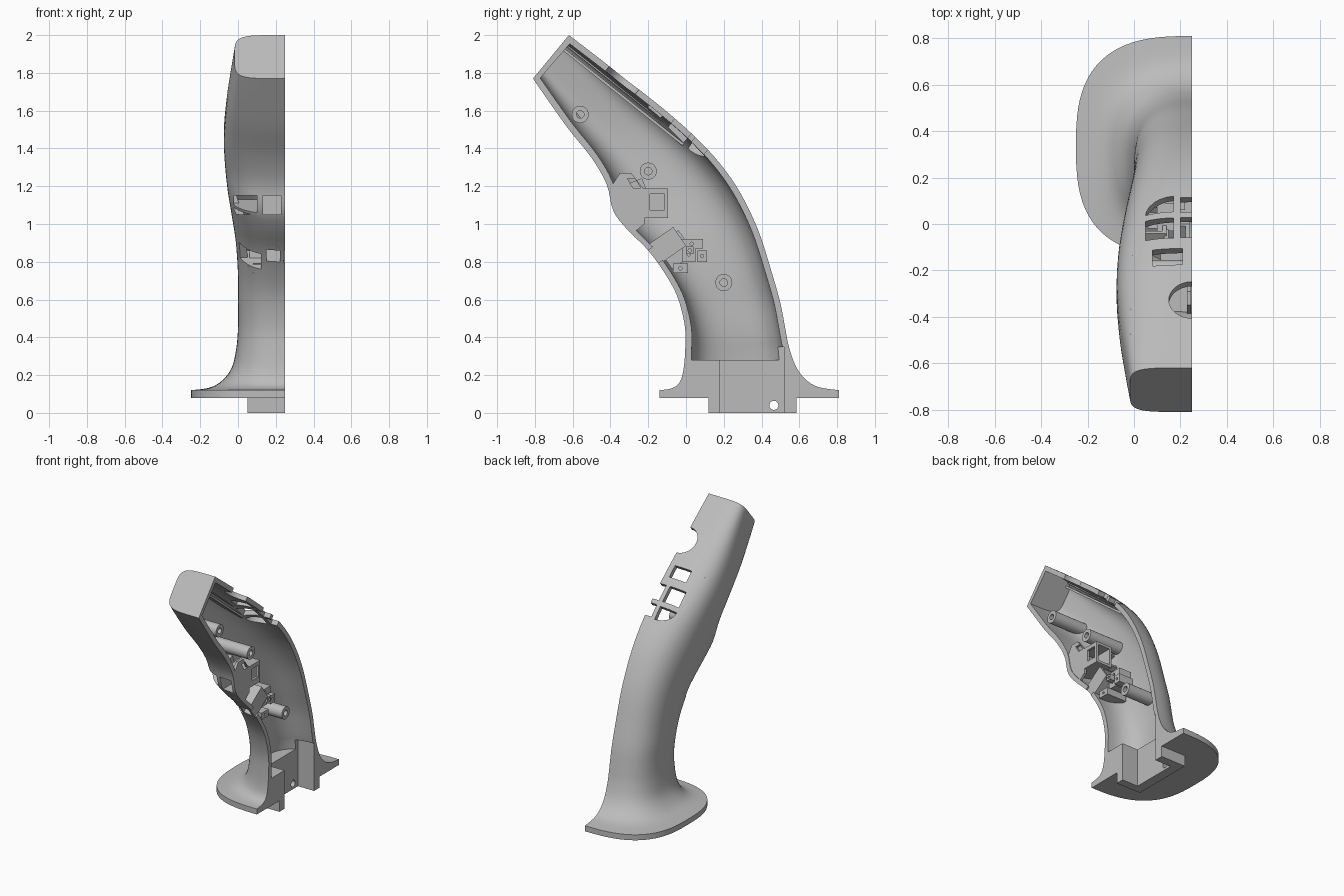
import bpy, bmesh, math
from mathutils import Matrix, Vector

if "Cube" in bpy.data.objects:
    bpy.data.objects.remove(bpy.data.objects["Cube"])

CUT = 0.25      # flat parting plane
WALL = 0.034
grey = bpy.data.materials.new("light grey plastic")
grey.use_nodes = True
grey.diffuse_color = (0.5, 0.5, 0.5, 1)
grey.node_tree.nodes["Principled BSDF"].inputs["Base Color"].default_value = (0.5, 0.5, 0.5, 1)


def finish(name, bm):
    bmesh.ops.recalc_face_normals(bm, faces=bm.faces)
    me = bpy.data.meshes.new(name)
    bm.to_mesh(me)
    bm.free()
    me.materials.append(grey)
    ob = bpy.data.objects.new(name, me)
    bpy.context.collection.objects.link(ob)
    return ob


def loft(name, rings):
    bm = bmesh.new()
    vs = [[bm.verts.new(p) for p in r] for r in rings]
    n = len(vs[0])
    for a, b in zip(vs, vs[1:]):
        for i in range(n):
            j = (i + 1) % n
            bm.faces.new((a[i], a[j], b[j], b[i]))
    bm.faces.new(vs[0])
    bm.faces.new(vs[-1])
    return finish(name, bm)


def prism(name, pts, lo, hi, mat):
    return loft(name, [[mat @ Vector((a, b, d)) for a, b in pts] for d in (lo, hi)])


def rect(a0, a1, b0, b1):
    return [(a0, b0), (a1, b0), (a1, b1), (a0, b1)]


def disc(a, b, r, n=32):
    return [(a + r * math.cos(i * math.tau / n), b + r * math.sin(i * math.tau / n)) for i in range(n)]


def tilt(x, y, z, deg):
    return Matrix.Translation((x, y, z)) @ Matrix.Rotation(math.radians(deg), 4, 'X')


# Side frame: drawing plane is y-z, depth runs along x
SIDE = Matrix(((0, 0, 1, 0), (1, 0, 0, 0), (0, 1, 0, 0), (0, 0, 0, 1)))


def boolean(ob, tool, op='DIFFERENCE', keep=False):
    m = ob.modifiers.new("cut", 'BOOLEAN')
    m.operation, m.object, m.solver = op, tool, 'EXACT'
    bpy.context.view_layer.objects.active = ob
    bpy.ops.object.modifier_apply(modifier=m.name)
    if not keep:
        bpy.data.objects.remove(tool)


# Grip sections: front y, z, back y, z, half width, squareness
S = [(-.14, .12, .81, .12, .50, 2.8), (-.075, .13, .70, .137, .40, 2.7),
     (-.035, .16, .63, .18, .335, 2.6), (-.015, .22, .58, .25, .285, 2.6),
     (-.005, .32, .545, .35, .26, 2.6), (-.005, .45, .525, .45, .25, 2.6),
     (-.04, .60, .50, .58, .25, 2.6), (-.10, .72, .455, .74, .25, 2.6),
     (-.20, .86, .385, .96, .262, 2.6), (-.31, .97, .29, 1.16, .285, 2.6),
     (-.385, 1.07, .18, 1.32, .305, 2.7), (-.42, 1.21, .04, 1.47, .32, 2.8),
     (-.50, 1.35, -.12, 1.61, .325, 3), (-.62, 1.50, -.30, 1.752, .312, 3.3),
     (-.72, 1.64, -.47, 1.885, .29, 4), (-.81, 1.77, -.62, 2.0, .268, 5)]


def smooth_sections(steps=4):
    out = []
    for i in range(len(S) - 1):
        p = [Vector(S[min(max(k, 0), len(S) - 1)]) for k in range(i - 1, i + 3)]
        for k in range(steps):
            t = k / steps
            out.append(p[1] + .5 * t * (p[2] - p[0] + t * (2 * p[0] - 5 * p[1] + 4 * p[2] - p[3]
                       + t * (3 * p[1] - p[0] - 3 * p[2] + p[3]))))
    return out + [Vector(S[-1])]


def ring(s, inset=0.0, n=40):
    f, b = Vector((0, s[0], s[1])), Vector((0, s[2], s[3]))
    mid, half = (f + b) / 2, (b - f) / 2
    half = half.normalized() * (half.length - inset)
    pts = []
    for i in range(n + 1):
        t = math.pi * i / n
        c, e = math.cos(t), 2 / s[5]
        u = -math.copysign(abs(c) ** e, c)
        w = max(math.sin(t), 0) ** e if 0 < i < n else 0
        pts.append(mid + half * u + Vector((CUT - w * (s[4] - inset), 0, 0)))
    if inset:       # carry the cavity past the parting plane
        pts += [pts[-1] + Vector((.05, 0, 0)), pts[0] + Vector((.05, 0, 0))]
    return pts


secs = smooth_sections()
base = Vector((-.14, .08, .81, .08, .50, 2.8))
shell = loft("grip_shell", [ring(s) for s in [base] + secs])
envelope = loft("envelope", [ring(s) for s in [base] + secs])

# Hollow interior above the solid foot
floor = Vector((-.005, .28, .55, .28, .265, 2.6))
boolean(shell, loft("cavity", [ring(s, WALL) for s in [floor] + [s for s in secs[:-1] if s[1] > .31]]))

# Openings in the sloped back face
quarter = [(.17, .04), (.05, .04)] + [(.17 - .12 * math.cos(a * math.pi / 12),
           .04 - .095 * math.sin(a * math.pi / 12)) for a in range(1, 7)]
BACK = -38.5
for pts, y, z in ((disc(.25, 0, .1), -.33, 1.77), (rect(.08, .21, -.045, .045), -.145, 1.62),
                  (rect(.05, .17, -.058, .058), -.015, 1.52), (rect(.2, .3, -.058, .058), -.015, 1.52),
                  ([(a, -b) for a, b in quarter], .085, 1.43), (rect(.2, .3, -.045, .045), .085, 1.43)):
    boolean(shell, prism("opening", pts, -.14, .12, tilt(0, y, z, BACK)))

# Finger switch openings in the front face
for pts, frame in ((rect(-.02, .1, -.05, .05), tilt(0, -.33, 1.1, 90)),
                   (rect(.13, .23, -.05, .05), tilt(0, -.33, 1.1, 90)),
                   (rect(.0, .13, -.065, .045), tilt(0, -.13, .81, 125)),
                   (rect(.15, .3, -.04, .045), tilt(0, -.15, .84, 125))):
    boolean(shell, prism("opening", pts, -.1, .14, frame))

# Mounting tenon under the foot, with a channel and a pin hole
tenon = prism("mounting_tenon", rect(.12, .585, 0, .08), .05, CUT, SIDE)
for ob in (tenon, shell):
    boolean(ob, prism("channel", rect(.18, .52, -.1, .35), .12, .4, SIDE))
boolean(tenon, prism("pin_hole", disc(.465, .04, .024), -.1, .4, SIDE))

parts = [shell, tenon]

# Screw posts
for i, (y, z) in enumerate(((-.56, 1.58), (-.2, 1.28), (.2, .69))):
    post = prism("screw_post_%d" % (i + 1), disc(y, z, .045), -.06, CUT - .005, SIDE)
    boolean(post, prism("bore", disc(y, z, .02), .0, .4, SIDE))
    boolean(post, envelope, 'INTERSECT', True)
    parts.append(post)


def socket(name, x0, x1, h, lo, hi, frame, wall=.018):
    ob = prism(name, rect(x0, x1, -h, h), lo, hi, frame)
    boolean(ob, prism("bore", rect(x0 + wall, x1 - wall, wall - h, h - wall), lo - .1, hi + .1, frame))
    boolean(ob, envelope, 'INTERSECT', True)
    parts.append(ob)
    return ob


# Switch sockets behind the front openings
socket("upper_outer_socket", -.04, .12, .07, -.1, .12, tilt(0, -.3, 1.14, 112))
side = socket("upper_inner_socket", .115, .245, .078, -.24, .06, tilt(0, -.335, 1.11, 90))
boolean(side, prism("side_window", rect(-.19, -.115, 1.075, 1.16), .2, .3, SIDE))
socket("lower_outer_socket", -.02, .14, .075, -.15, .06, tilt(0, -.12, .82, 125))
socket("lower_inner_socket", .13, .24, .06, -.13, .05, tilt(0, -.14, .86, 125))

# Front cheek plate beside the upper sockets
cheek = prism("switch_cheek", [(-.42, 1.16), (-.35, 1.27), (-.29, 1.27), (-.22, 1.18), (-.22, 1.0),
                               (-.27, .96), (-.4, 1.04)], .228, .246, SIDE)
boolean(cheek, prism("slot", [(-.31, 1.24), (-.27, 1.24), (-.24, 1.19), (-.28, 1.19)], .1, .4, SIDE))
boolean(cheek, envelope, 'INTERSECT', True)
parts.append(cheek)

# Small switch bracket blocks
for i, (y0, y1, z0, z1, x0, x1) in enumerate(((-.07, .01, .74, .79, .08, .24), (-.03, .09, .87, .92, .1, .2),
                                              (-.02, .05, .8, .88, .06, .2), (.06, .11, .8, .86, .1, .22),
                                              (0, .04, .84, .88, .2, .24))):
    block = prism("bracket_block_%d" % (i + 1), rect(y0, y1, z0, z1), x0, x1, SIDE)
    boolean(block, prism("screw_hole", disc((y0 + y1) / 2, (z0 + z1) / 2, .009, 12), x1 - .04, .4, SIDE))
    parts.append(block)

# Slide rail lining the inside of the back face
for i, d in enumerate((.045, .075)):
    rail = prism("panel_rail_%d" % (i + 1), rect(-.4, .43, -d - .014, -d), -.02, .05,
                 tilt(0, -.3, 1.752, BACK) @ Matrix(((0, 0, 1, 0), (1, 0, 0, 0), (0, 1, 0, 0), (0, 0, 0, 1))))
    boolean(rail, envelope, 'INTERSECT', True)
    parts.append(rail)

bpy.data.objects.remove(envelope)
for ob in parts:
    bpy.ops.object.select_all(action='DESELECT')
    ob.select_set(True)
    bpy.context.view_layer.objects.active = ob
    bpy.ops.object.shade_smooth_by_angle(angle=math.radians(32))
